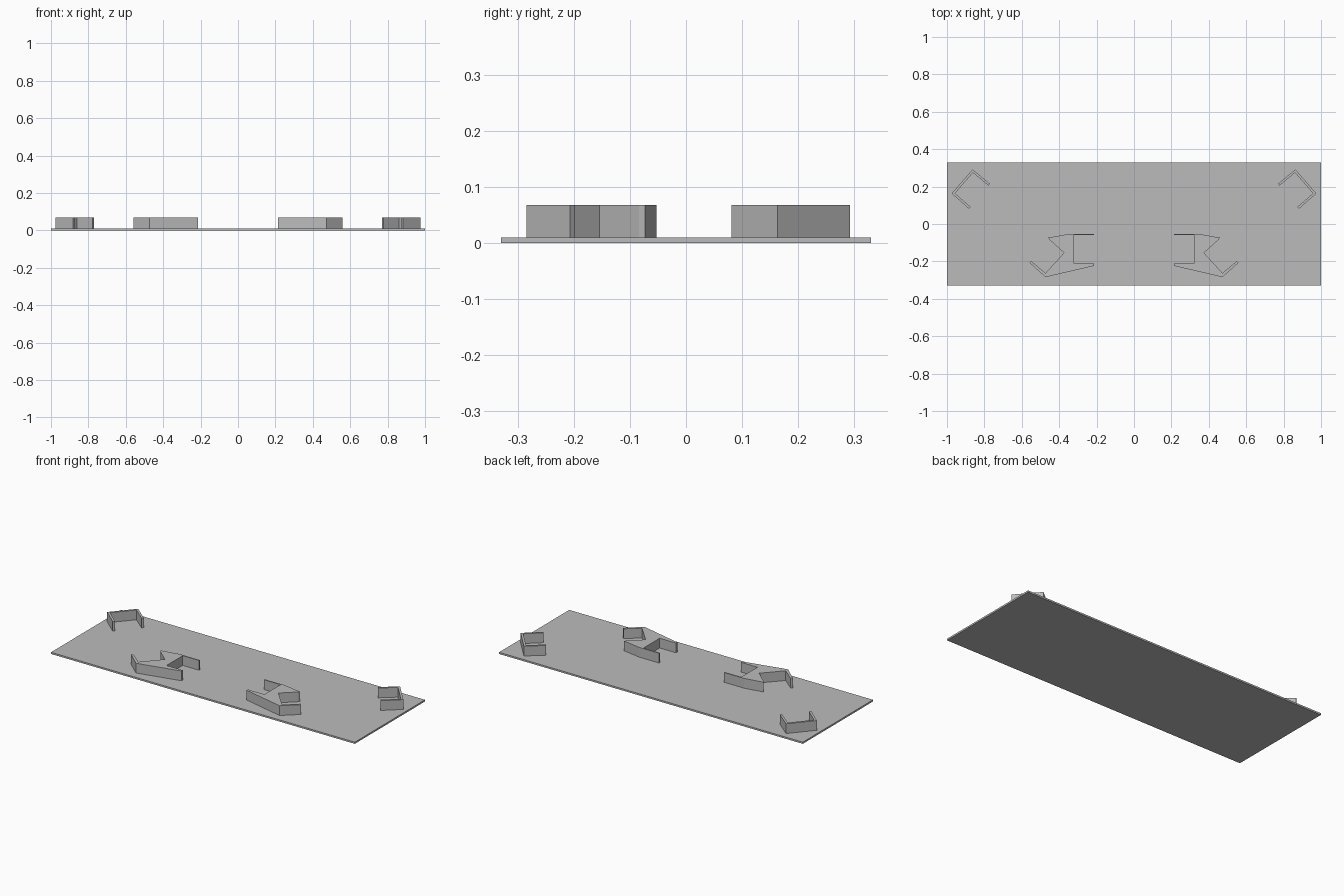
import bpy
import bmesh

cube = bpy.data.objects.get("Cube")
if cube:
    bpy.data.objects.remove(cube, do_unlink=True)

GREY = (0.5, 0.5, 0.5, 1.0)
BASE_TOP, WALL_TOP = 0.01, 0.068

grey = bpy.data.materials.new("plain grey")
grey.use_nodes = True
grey.diffuse_color = GREY
grey.node_tree.nodes["Principled BSDF"].inputs["Base Color"].default_value = GREY


def extrude_outline(name, outline, bottom, top):
    """Make a flat-sided prism from an outline seen from above."""
    bm = bmesh.new()
    face = bm.faces.new([bm.verts.new((x, y, bottom)) for x, y in outline])
    result = bmesh.ops.extrude_face_region(bm, geom=[face])
    lifted = [v for v in result["geom"] if isinstance(v, bmesh.types.BMVert)]
    bmesh.ops.translate(bm, verts=lifted, vec=(0, 0, top - bottom))
    bmesh.ops.recalc_face_normals(bm, faces=bm.faces[:])
    mesh = bpy.data.meshes.new(name)
    bm.to_mesh(mesh)
    bm.free()
    mesh.materials.append(grey)
    obj = bpy.data.objects.new(name, mesh)
    bpy.context.collection.objects.link(obj)
    return obj


# Thin base plate
extrude_outline("base_plate", [(-1, -0.33), (1, -0.33), (1, 0.33), (-1, 0.33)],
                0, BASE_TOP)

# Thin U-shaped corner wall, outer edge then inner edge
corner_wall = [(0.77, 0.215), (0.863, 0.292), (0.975, 0.163), (0.882, 0.081),
               (0.873, 0.091), (0.957, 0.164), (0.861, 0.274), (0.778, 0.205)]

# Solid bracket with a square pocket inside and an angled notch outside
bracket = [(0.214, -0.053), (0.345, -0.053), (0.459, -0.073), (0.452, -0.084),
           (0.374, -0.154), (0.473, -0.262), (0.55, -0.198), (0.559, -0.207),
           (0.473, -0.284), (0.214, -0.224), (0.214, -0.212), (0.322, -0.212),
           (0.322, -0.06), (0.214, -0.06)]

# Mirrored pairs standing on the plate
for side, sign in (("left", 1), ("right", -1)):
    for part, outline in (("corner_wall", corner_wall), ("bracket", bracket)):
        extrude_outline(f"{side}_{part}", [(sign * x, y) for x, y in outline],
                        BASE_TOP, WALL_TOP)
